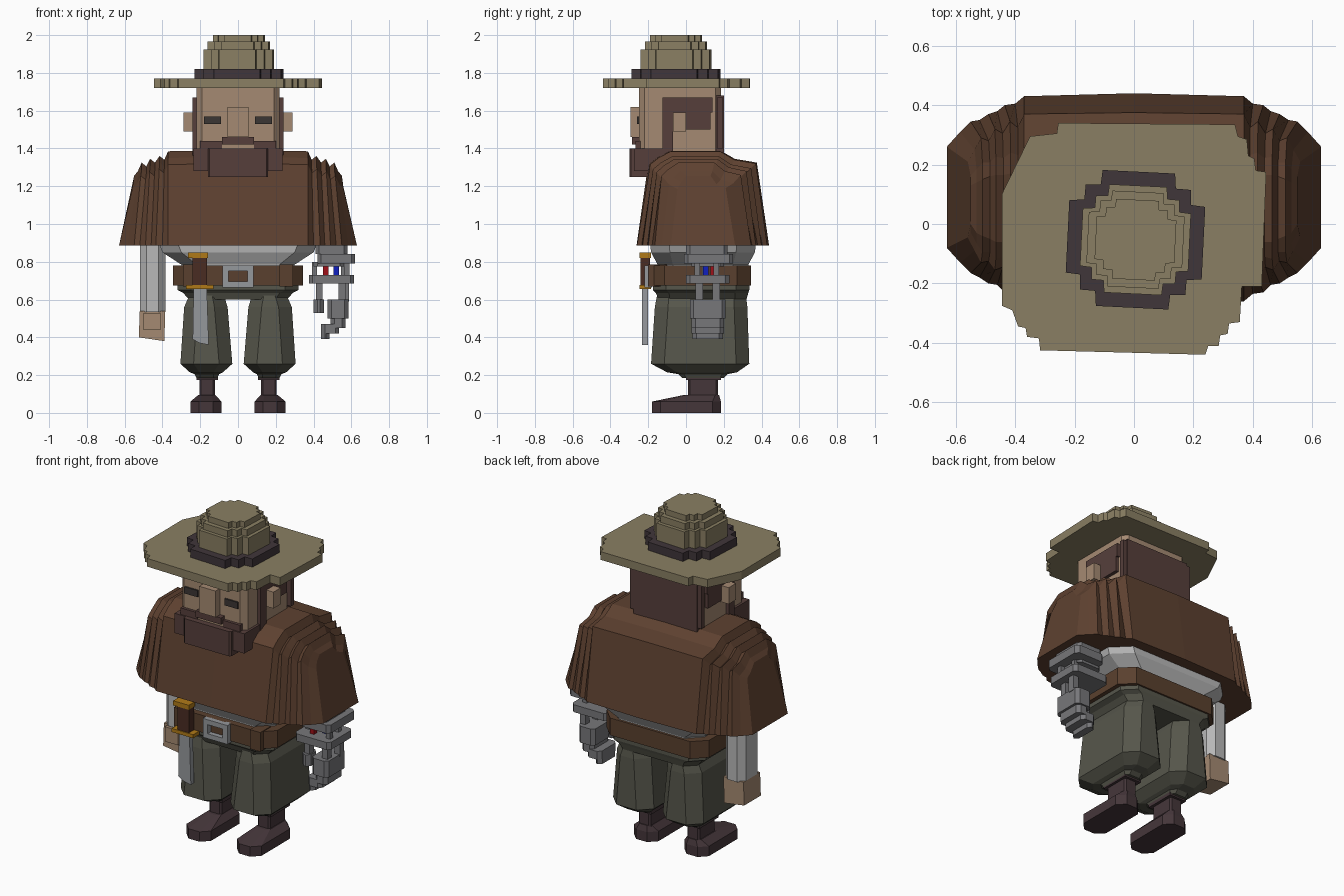
import bpy, bmesh

MATS = {}
def mat(hexcol):
    if hexcol not in MATS:
        m = bpy.data.materials.new("colour_" + hexcol)
        srgb = [int(hexcol[i:i + 2], 16) / 255 for i in (0, 2, 4)]
        m.diffuse_color = [((c + .055) / 1.055) ** 2.4 for c in srgb] + [1]
        MATS[hexcol] = m
    return MATS[hexcol]

HAT, BAND, SKIN, HAIR = "8a7f63", "40363a", "a58a72", "563f3b"
CLOAK, WHITE, BELT, CLOTH = "5e4130", "b8b8b8", "5a402e", "56564b"
BOOT, GOLD, GRIP, STEEL, DARK = "45363a", "b07a18", "4a2c22", "95989c", "3b3634"
METAL = "77777a"

def loft(name, rings, col):
    """Closed rings with equal point counts, joined and capped."""
    bm = bmesh.new()
    vs = [[bm.verts.new(p) for p in r] for r in rings]
    n = len(rings[0])
    for a, b in zip(vs, vs[1:]):
        for i in range(n):
            bm.faces.new((a[i], a[(i + 1) % n], b[(i + 1) % n], b[i]))
    bm.faces.new(vs[0])
    bm.faces.new(vs[-1])
    bmesh.ops.recalc_face_normals(bm, faces=bm.faces)
    me = bpy.data.meshes.new(name)
    bm.to_mesh(me)
    bm.free()
    ob = bpy.data.objects.new(name, me)
    bpy.context.collection.objects.link(ob)
    me.materials.append(mat(col))
    return ob

def octo(x0, x1, y0, y1, c, z):
    """Rectangle with cut corners at height z."""
    return [(x0 + c, y0, z), (x1 - c, y0, z), (x1, y0 + c, z), (x1, y1 - c, z),
            (x1 - c, y1, z), (x0 + c, y1, z), (x0, y1 - c, z), (x0, y0 + c, z)]

def prism(name, pts, z0, z1, col):
    return loft(name, [[(x, y, z) for x, y in pts] for z in (z0, z1)], col)

def box(name, x0, x1, y0, y1, z0, z1, col):
    x0, x1 = sorted((x0, x1))
    return prism(name, [(x0, y0), (x1, y0), (x1, y1), (x0, y1)], z0, z1, col)

def plate(name, pts, y0, y1, col):
    """Front-view (x, z) outline given depth."""
    return loft(name, [[(x, y, z) for x, z in pts] for y in (y0, y1)], col)

def stepped(r, cx, cy, steps):
    """Disc outline with pixel-like stair corners."""
    q = [(r, -r * .52)]
    for x, y in steps:
        q += [(x * r, y * r)]
    pts = []
    for k in range(4):
        for x, y in q[1:]:
            for _ in range(k):
                x, y = -y, x
            # slight twist keeps the hat a little crooked
            pts.append((cx + x + .04 * y, cy + y - .04 * x))
    return pts

# hat
brim = [(-.255, .34), (.34, .335), (.35, .295), (.38, .285), (.385, .23), (.405, .22), (.41, .18),
        (.445, .175), (.43, -.21), (.363, -.21), (.356, -.33), (.32, -.335), (.315, -.37),
        (.29, -.375), (.285, -.41), (.25, -.41), (.24, -.44), (-.316, -.425), (-.32, -.385),
        (-.36, -.38), (-.365, -.35), (-.39, -.345), (-.41, -.29), (-.445, -.275),
        (-.445, .10), (-.35, .295), (-.26, .305)]
prism("hat_brim", brim, 1.72, 1.77, HAT)
STEPS = [(1, .52), (.79, .54), (.78, .76), (.56, .77), (.54, .99)]
for name, r, z0, z1, col in (("hat_band", .23, 1.77, 1.82, BAND), ("hat_crown_low", .183, 1.82, 1.925, HAT),
                             ("hat_crown_mid", .162, 1.925, 1.965, HAT), ("hat_crown_top", .135, 1.965, 2.0, HAT)):
    prism(name, stepped(r, .005, -.053, STEPS), z0, z1, col)

# head and face
loft("head", [octo(-.22, .22, -.25, .185, .03, z) for z in (1.28, 1.73)], SKIN)
box("nose", -.055, .055, -.295, -.24, 1.46, 1.62, SKIN)
box("mouth", -.085, .085, -.265, -.24, 1.395, 1.425, SKIN)
box("moustache", -.085, .085, -.285, -.24, 1.42, 1.46, HAIR)
loft("beard_front", [octo(-.16, .16, -.30, -.1, .01, z) for z in (1.25, 1.40)], HAIR)
box("beard_jaw", -.235, .235, -.275, -.11, 1.28, 1.40, HAIR)
box("hair_back", -.215, .215, .12, .2, 1.36, 1.68, HAIR)
for s, side in ((-1, "left"), (1, "right")):
    box("eye_" + side, s * .09, s * .18, -.26, -.22, 1.53, 1.57, DARK)
    box("cheek_beard_" + side, s * .085, s * .2, -.268, -.22, 1.395, 1.44, HAIR)
    box("ear_" + side, s * .2, s * .288, -.07, .0, 1.49, 1.59, SKIN)
    box("sideburn_" + side, s * .2, s * .24, -.125, -.07, 1.28, 1.67, HAIR)
    box("side_hair_" + side, s * .2, s * .24, -.12, .14, 1.59, 1.67, HAIR)
    box("side_hair_low_" + side, s * .2, s * .24, .0, .13, 1.5, 1.6, HAIR)
    box("nape_hair_" + side, s * .2, s * .24, .165, .195, 1.4, 1.67, HAIR)

# cloak: arched side sections swept across x, pleated at the shoulders
def arch(s, xb, xt, zt, fb, ft, t0, t1, bt, bb):
    xm = xt + (xb - xt) * .12
    return [(s * x, y, z) for x, y, z in (
        (xb, fb, .885), (xm, ft, zt - .07), (xt, ft * .6 + t0 * .4, zt - .035), (xt, t0, zt),
        (xt, t1, zt), (xt, bt * .4 + t1 * .6, zt - .045), (xm, bt, zt - .065), (xb, bb, .885))]

half = [(.37, .37, 1.385, -.26, -.19, -.08, .18, .37, .43),
        (.40, .39, 1.34, -.235, -.165, -.07, .17, .325, .405),
        (.435, .415, 1.36, -.23, -.175, -.07, .17, .345, .40),
        (.46, .44, 1.325, -.205, -.145, -.06, .165, .305, .38),
        (.49, .465, 1.345, -.20, -.155, -.06, .165, .32, .37),
        (.52, .485, 1.305, -.18, -.125, -.05, .16, .28, .35),
        (.55, .51, 1.325, -.165, -.13, -.04, .15, .29, .345),
        (.585, .53, 1.28, -.13, -.09, -.03, .14, .25, .31),
        (.63, .55, 1.255, -.08, -.045, .0, .13, .21, .26)]
mid = (0, 0, 1.39, -.262, -.2, -.08, .18, .375, .44)
loft("cloak", [arch(-1, *h) for h in reversed(half)] + [arch(1, *mid)] + [arch(1, *h) for h in half], CLOAK)

# shirt, belt and buckle
loft("shirt", [octo(-.30, .30, -.15, .33, .08, .75), octo(-.30, .30, -.15, .33, .08, .785),
               octo(-.40, .40, -.185, .365, .1, .85), octo(-.42, .42, -.19, .37, .1, .9)], WHITE)
loft("belt", [octo(-.345, .345, -.19, .345, .075, z) for z in (.675, .78)], BELT)
for s in (-1, 1):
    box("belt_loop", s * .22, s * .29, -.2, -.1, .668, .785, BELT)
    box("buckle_side", s * .05, s * .083, -.22, -.18, .665, .78, STEEL)
for z in (.665, .75):
    box("buckle_bar", -.083, .083, -.22, -.18, z, z + .03, STEEL)

# trousers and boots
loft("trouser_hips", [octo(-.26, .26, -.145, .32, .06, .60), octo(-.29, .29, -.16, .33, .07, .635),
                      octo(-.32, .32, -.175, .335, .07, .65), octo(-.32, .32, -.175, .335, .07, .675)], CLOTH)
for s, side in ((-1, "left"), (1, "right")):
    def ring(x0, x1, y0, y1, c, z):
        return [(s * x, y, zz) for x, y, zz in octo(x0, x1, y0, y1, c, z)]
    loft("trouser_leg_" + side, [ring(.11, .22, -.02, .2, .02, .185), ring(.10, .23, -.04, .22, .03, .205),
                                 ring(.08, .255, -.1, .27, .05, .215), ring(.03, .305, -.185, .335, .07, .26),
                                 ring(.055, .285, -.165, .325, .07, .56), ring(.08, .25, -.15, .315, .06, .64)], CLOTH)
    loft("ankle_" + side, [ring(.122, .205, .01, .17, .01, z) for z in (.07, .2)], BOOT)
    box("ankle_cuff_" + side, s * .105, s * .22, -.0, .185, .175, .195, BOOT)
    loft("boot_" + side, [ring(.088, .252, -.18, .185, .045, 0), ring(.088, .252, -.18, .185, .045, .06),
                          ring(.12, .21, -.01, .175, .02, .095)], BOOT)

# plain arm and hand
loft("sleeve", [octo(-.52, -.385, .02, .2, .035, z) for z in (.535, .95)], WHITE)
plate("hand", [(-.525, .40), (-.39, .38), (-.385, .54), (-.52, .54)], .03, .19, SKIN)
box("thumb", -.5, -.41, .01, .04, .44, .53, SKIN)

# mechanical arm
for name, x0, x1, y0, y1, z0, z1 in (
        ("arm_collar", .41, .58, .0, .22, .84, .90), ("arm_plate_upper", .42, .62, -.01, .25, .79, .84),
        ("arm_rim", .40, .56, .03, .2, .775, .80), ("arm_plate_lower", .375, .615, .0, .23, .685, .73),
        ("palm", .475, .585, .02, .21, .5, .60), ("finger_base", .49, .57, .03, .2, .45, .51),
        ("finger_tip", .44, .535, .03, .2, .42, .47), ("finger_end", .44, .485, .035, .195, .39, .43),
        ("mech_thumb", .40, .455, .03, .12, .53, .60)):
    loft(name, [octo(x0, x1, y0, y1, .02, z) for z in (z0, z1)], METAL)
for i, (x, y, col) in enumerate(((.405, .1, METAL), (.465, .145, "a01018"), (.465, .06, "a01018"),
                                 (.52, .105, "1020c0"), (.56, .16, METAL), (.575, .06, METAL))):
    box("arm_rod_%d" % i, x - .014, x + .014, y - .014, y + .014, .72, .80, col)
for x, y in ((.43, .07), (.57, .16), (.55, .07)):
    box("wrist_rod", x - .018, x + .018, y - .02, y + .02, .59, .70, METAL)

# short sword hung on the belt
box("sword_pommel", -.265, -.16, -.245, -.185, .82, .848, GOLD)
box("sword_grip", -.24, -.163, -.24, -.19, .67, .825, GRIP)
box("sword_guard", -.275, -.13, -.245, -.185, .655, .677, GOLD)
plate("sword_blade", [(-.24, .39), (-.205, .37), (-.155, .36), (-.165, .66), (-.235, .66)], -.232, -.2, STEEL)
